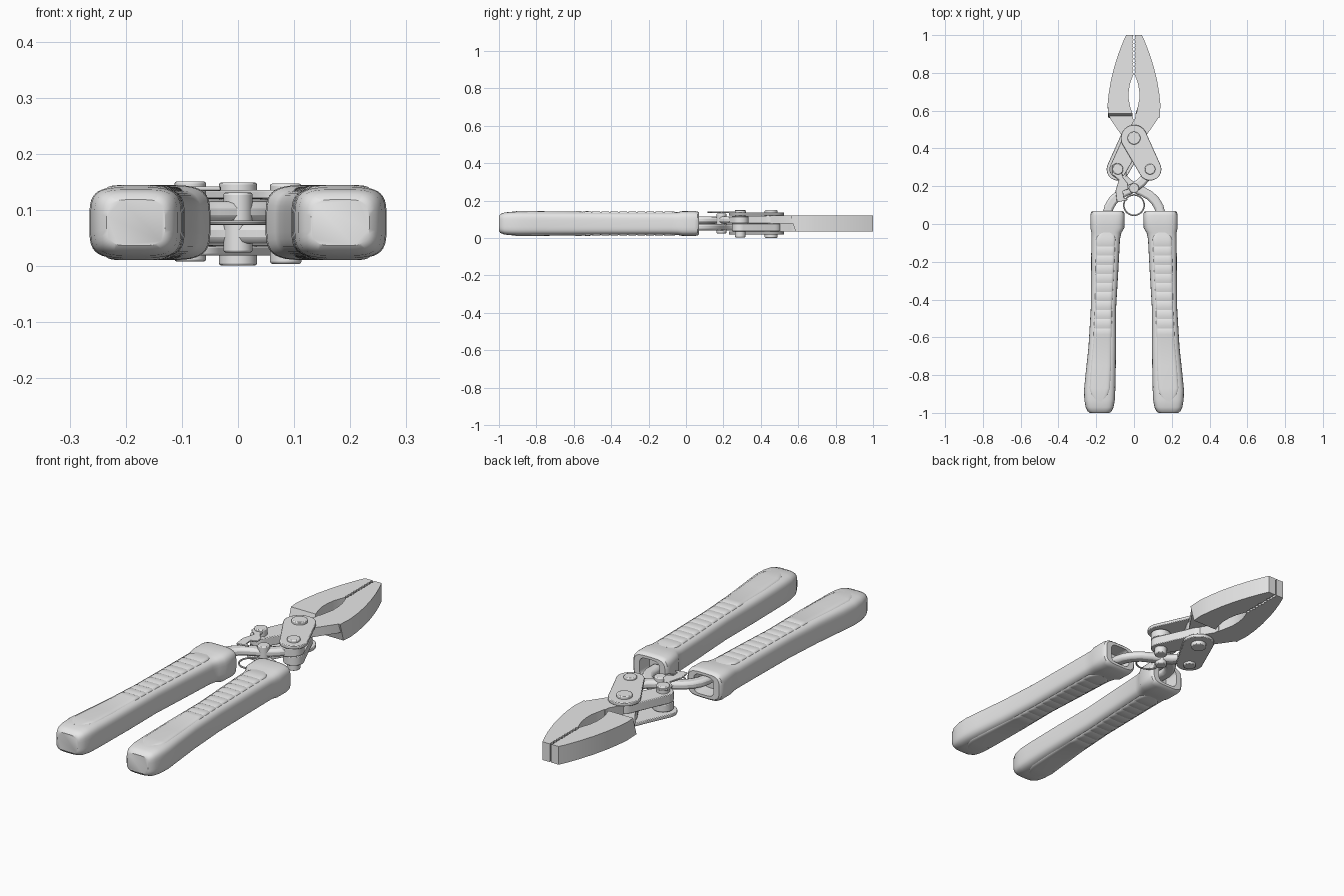
import bpy, bmesh, math
from mathutils import Vector
from mathutils.geometry import convex_hull_2d

cube = bpy.data.objects.get("Cube")
if cube:
    bpy.data.objects.remove(cube, do_unlink=True)

MID = 0.0775  # mid-plane height of the tool
steel = bpy.data.materials.new("light grey")
steel.use_nodes = True
GREY = (0.8, 0.8, 0.8, 1)
steel.diffuse_color = GREY
steel.node_tree.nodes["Principled BSDF"].inputs["Base Color"].default_value = GREY


def finish(bm, name, turned=False, bevel=0.0, angle=35):
    """Turn half round the y axis if asked, then make the object."""
    if turned:
        for v in bm.verts:
            v.co = Vector((-v.co.x, v.co.y, 2 * MID - v.co.z))
    bmesh.ops.recalc_face_normals(bm, faces=bm.faces)
    mesh = bpy.data.meshes.new(name)
    bm.to_mesh(mesh)
    bm.free()
    mesh.materials.append(steel)
    ob = bpy.data.objects.new(name, mesh)
    bpy.context.collection.objects.link(ob)
    bpy.ops.object.select_all(action='DESELECT')
    ob.select_set(True)
    bpy.context.view_layer.objects.active = ob
    bpy.ops.object.shade_smooth_by_angle(angle=math.radians(angle))
    if bevel:
        mod = ob.modifiers.new("edge_round", 'BEVEL')
        mod.width = bevel
        mod.segments = 2
        mod.limit_method = 'ANGLE'
        mod.angle_limit = math.radians(40)
    return ob


def prism(name, pts, z0, z1, turned=False, bevel=0.0, slope=None):
    bm = bmesh.new()
    rings = [[bm.verts.new((p[0], p[1], z)) for p in pts] for z in (z0, z1)]
    n = len(pts)
    bm.faces.new(rings[0][::-1])
    bm.faces.new(rings[1])
    for i in range(n):
        j = (i + 1) % n
        bm.faces.new((rings[0][i], rings[0][j], rings[1][j], rings[1][i]))
    if slope:  # lean the rear wall backwards at the bottom
        for v in rings[0]:
            if abs(v.co.y - slope) < 1e-4:
                v.co.y -= 0.025
    return finish(bm, name, turned, bevel)


def circle(c, r, n=32):
    return [Vector((c[0] + r * math.cos(2 * math.pi * i / n),
                    c[1] + r * math.sin(2 * math.pi * i / n))) for i in range(n)]


def link(name, a, ra, b, rb, z0, z1, turned):
    pts = circle(a, ra) + circle(b, rb)
    prism(name, [pts[i] for i in convex_hull_2d(pts)], z0, z1, turned, 0.003)


def loft(name, stations, power, turned, n=40, angle=35):
    """Rounded-box sections (y, centre x, half width, half height) along y."""
    bm = bmesh.new()
    rings = []
    for y, cx, hw, hh in stations:
        ring = []
        for i in range(n):
            t = 2 * math.pi * (i + 0.5) / n
            c, s = math.cos(t), math.sin(t)
            ring.append(bm.verts.new((
                cx + hw * math.copysign(abs(c) ** (2 / power), c), y,
                MID + hh * math.copysign(abs(s) ** (2 / power), s))))
        rings.append(ring)
    for a, b in zip(rings, rings[1:]):
        for i in range(n):
            j = (i + 1) % n
            bm.faces.new((a[i], a[j], b[j], b[i]))
    bm.faces.new(rings[0])
    bm.faces.new(rings[-1][::-1])
    return finish(bm, name, turned, angle=angle)


def ribbon(name, path, width, z0, z1, turned):
    pts = [Vector(p) for p in path]
    left, right = [], []
    for i, p in enumerate(pts):
        d = (pts[min(i + 1, len(pts) - 1)] - pts[max(i - 1, 0)]).normalized()
        off = Vector((-d.y, d.x)) * width / 2
        left.append(p + off)
        right.append(p - off)
    prism(name, left + right[::-1], z0, z1, turned, 0.012)


# Handle body sections, ending in a hollow collar
BODY = [(-1, .182, .052, .041), (-.992, .182, .063, .051), (-.97, .182, .074, .059),
        (-.93, .182, .081, .063), (-.88, .182, .083, .064), (-.8, .177, .08, .063),
        (-.65, .168, .073, .062), (-.45, .162, .067, .06), (-.25, .155, .072, .06),
        (-.08, .15, .076, .06), (-.045, .146, .08, .061), (-.02, .141, .09, .066),
        (.045, .14, .091, .067), (.062, .14, .088, .064), (.07, .14, .08, .057)]
COLLAR = [(.07, .14, .052, .045), (.0, .14, .05, .043)]


def body_at(y):
    for a, b in zip(BODY, BODY[1:]):
        if a[0] <= y <= b[0]:
            t = (y - a[0]) / (b[0] - a[0])
            return [p + (q - p) * t for p, q in zip(a, b)]


def pad_sections():
    """Grip pad just proud of the handle, with stepped ribs."""
    rows = [(-.94, .3, .0), (-.9, .62, .003), (-.87, .72, .003), (-.75, .74, .003)]
    first, pitch = -.6, .048
    for k in range(11):
        y = first + k * pitch
        rows += [(y, .72, .002), (y + pitch * .3, .72, .005), (y + pitch * .8, .72, .005)]
    rows += [(-.065, .66, .003), (-.045, .4, .0)]
    out = []
    for y, w, lift in rows:
        _, cx, hw, hh = body_at(y)
        out.append((y, cx, hw * w, hh + lift))
    return out


PIVOT, SIDE, CENTRE = (0, .455), (.085, .29), (0, .19)

# Jaw outline: curved back, serrated bite, oval opening
back = [(-.136, .585), (-.14, .63), (-.134, .69), (-.122, .76), (-.105, .83),
        (-.083, .9), (-.058, .965), (-.042, 1)]
teeth = [(-.002 if i % 2 else -.008, .985 - i * .01) for i in range(20)]
opening = [(-.01, .775), (-.022, .74), (-.028, .7), (-.028, .66), (-.02, .62), (-.008, .585)]
heel = [(-.136, .585), (-.125, .555), (-.08, .49), (-.04, .43), (.03, .43),
        (.03, .5), (-.006, .56), (-.008, .585)]
arm_path = [(.14, 0), (.14, .06), (.132, .09), (.113, .122), (.085, .15), (.045, .172),
            (0, .192), (-.04, .222), (-.068, .255), (-.085, .29)]

for turned, label in ((False, "left"), (True, "right")):
    # Handle with ribbed grip pad
    loft(label + "_handle", BODY + COLLAR, 4, turned)
    loft(label + "_grip_pad", pad_sections(), 7, turned, angle=25)
    # Curved arm from the collar across to the opposite link
    ribbon(label + "_arm", arm_path, .05, .04, .076, turned)
    link(label + "_arm_eye", (-.085, .29), .045, (-.07, .26), .03, .04, .076, turned)
    # Jaw, half-lapped heel and crossing tang
    prism(label + "_jaw", back + [(-.003, 1)] + teeth + opening, .035, .12,
          turned, slope=.585)
    prism(label + "_jaw_heel", heel, .035, MID, turned)
    link(label + "_jaw_tang", PIVOT, .055, SIDE, .045, .036, .077, turned)
    # Outer link plate and its rivet
    link(label + "_link_plate", PIVOT, .07, SIDE, .06, .12, .136, turned)
    prism(label + "_link_rivet", circle(SIDE, .028), .004, .147, turned, .004)

# Shared pivots
prism("main_pivot", circle(PIVOT, .034), .001, .149, bevel=.004)
prism("centre_pivot", circle(CENTRE, .026), .024, .131, bevel=.004)

# Locking latch on the upper face
latch = [(-.116, .31), (-.095, .322), (-.07, .318), (-.06, .25), (-.033, .215), (-.03, .185),
         (-.058, .175), (-.055, .14), (-.03, .127), (-.09, .115), (-.098, .175),
         (-.08, .235), (-.115, .262)]
prism("latch", latch, .134, .142, bevel=.002)
prism("latch_rivet", circle((-.085, .29), .028), .1, .15, bevel=.004)

# Wire spring ring between the arms
bpy.ops.mesh.primitive_torus_add(location=(0, .1, MID), major_radius=.054,
                                 minor_radius=.004, major_segments=40, minor_segments=8)
ring = bpy.context.object
ring.name = "spring_ring"
ring.data.materials.append(steel)
bpy.ops.object.shade_smooth_by_angle(angle=math.radians(40))
